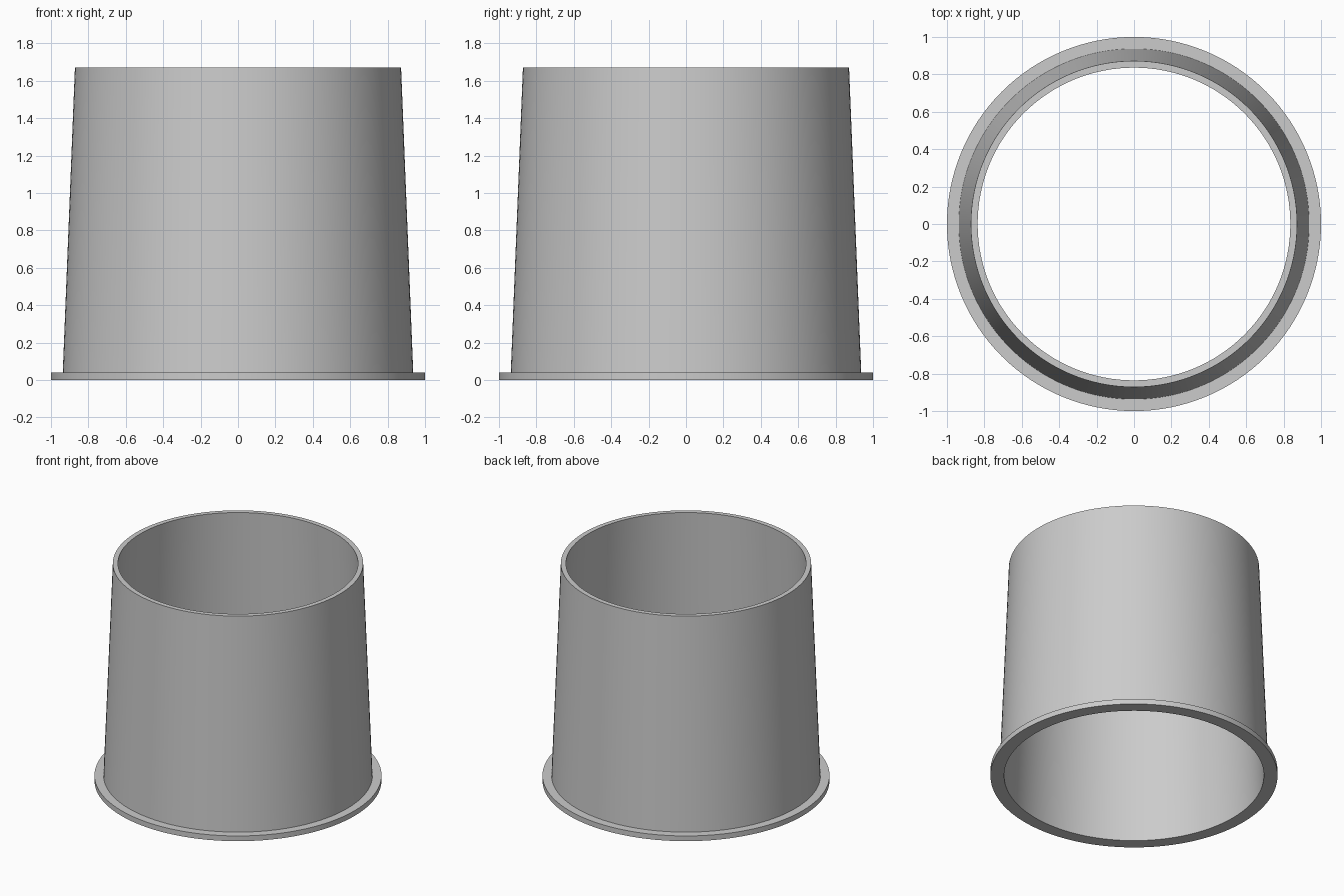
import bpy
import bmesh
from math import cos, sin, tau, radians

SEGMENTS = 128

cube = bpy.data.objects.get("Cube")
if cube:
    bpy.data.objects.remove(cube, do_unlink=True)

# Single grey material
grey = bpy.data.materials.new("light grey")
grey.use_nodes = True
grey.diffuse_color = (0.6, 0.6, 0.6, 1)
grey.node_tree.nodes["Principled BSDF"].inputs["Base Color"].default_value = grey.diffuse_color


def lathe(name, profile):
    """Spin a closed (radius, height) profile about z."""
    bm = bmesh.new()
    rings = []
    for i in range(SEGMENTS):
        a = tau * i / SEGMENTS
        rings.append([bm.verts.new((r * cos(a), r * sin(a), z)) for r, z in profile])
    n = len(profile)
    for i, ring in enumerate(rings):
        nxt = rings[(i + 1) % SEGMENTS]
        for j in range(n):
            k = (j + 1) % n
            bm.faces.new((ring[j], nxt[j], nxt[k], ring[k]))
    bmesh.ops.recalc_face_normals(bm, faces=bm.faces)
    mesh = bpy.data.meshes.new(name)
    bm.to_mesh(mesh)
    bm.free()
    mesh.materials.append(grey)
    obj = bpy.data.objects.new(name, mesh)
    bpy.context.collection.objects.link(obj)
    bpy.ops.object.select_all(action="DESELECT")
    obj.select_set(True)
    bpy.context.view_layer.objects.active = obj
    bpy.ops.object.shade_smooth_by_angle(angle=radians(30))
    return obj


# Tapered open sleeve with a thin flange around its lower rim
lathe("flanged_sleeve", [
    (0.905, 0), (1, 0), (1, 0.04),        # flange
    (0.937, 0.04), (0.872, 1.67),         # outer wall
    (0.836, 1.67),                        # top rim, then back down the bore
])
